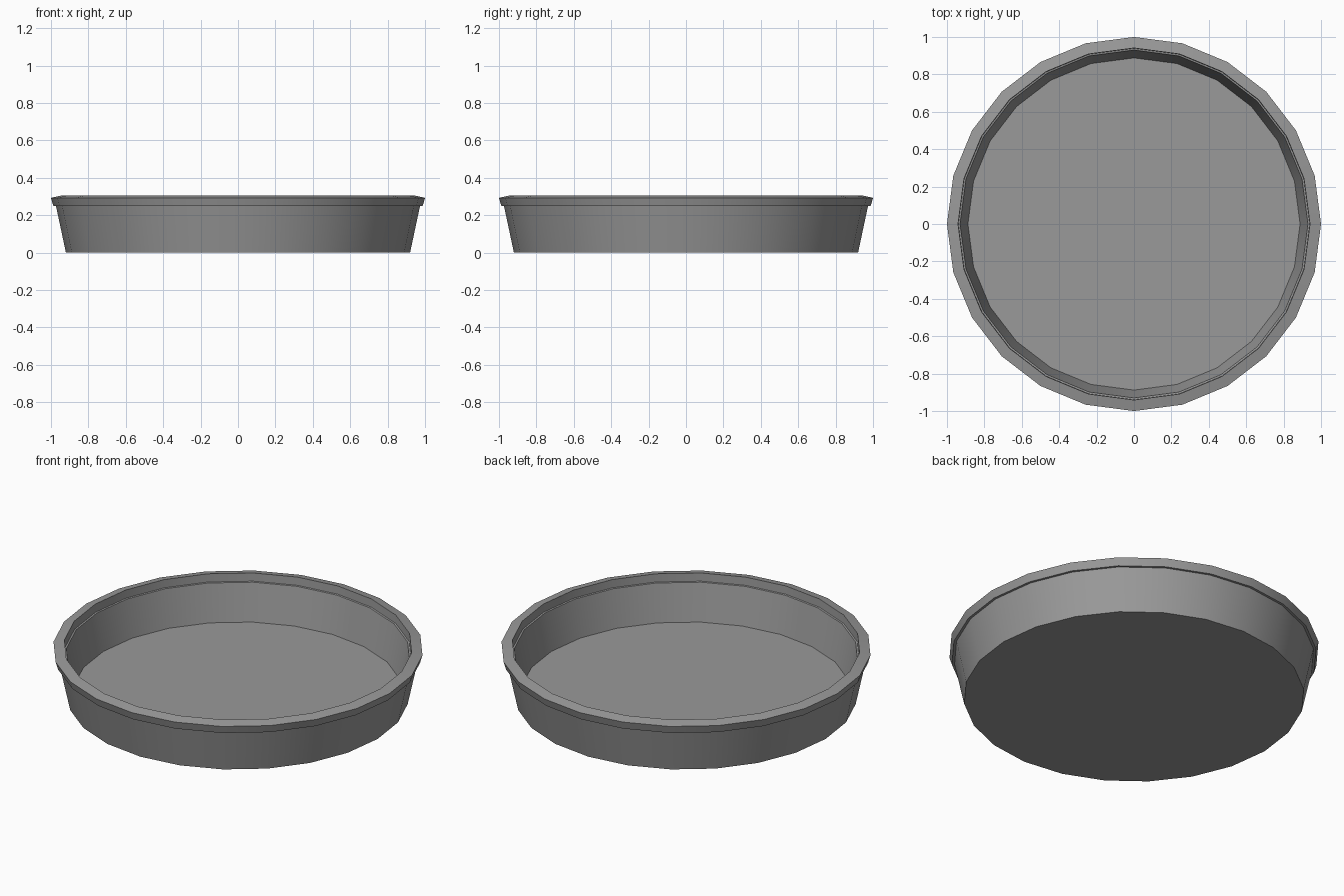
import bpy, bmesh
from math import cos, sin, pi, radians

if "Cube" in bpy.data.objects:
    bpy.data.objects.remove(bpy.data.objects["Cube"])

SIDES = 24

# Cross-section (radius, z): outer wall, overhanging rim, inner lip with ledge, inner wall, floor
PROFILE = [(0.92, 0.0), (0.973, 0.248), (0.987, 0.248), (1.0, 0.293),
           (0.941, 0.306), (0.939, 0.258), (0.93, 0.256), (0.888, 0.038)]


def lathe(name, profile, sides):
    bm = bmesh.new()
    rings = [[bm.verts.new((r * cos(2 * pi * i / sides), r * sin(2 * pi * i / sides), z))
              for i in range(sides)] for r, z in profile]
    for low, high in zip(rings, rings[1:]):
        for i in range(sides):
            j = (i + 1) % sides
            bm.faces.new((low[i], low[j], high[j], high[i]))
    # underside and inner floor
    bm.faces.new(rings[0][::-1])
    bm.faces.new(rings[-1])
    bmesh.ops.recalc_face_normals(bm, faces=bm.faces)
    mesh = bpy.data.meshes.new(name)
    bm.to_mesh(mesh)
    bm.free()
    obj = bpy.data.objects.new(name, mesh)
    bpy.context.collection.objects.link(obj)
    return obj


# Round shallow dish
dish = lathe("round_dish", PROFILE, SIDES)
dark_metal = bpy.data.materials.new("dark_metal")
dark_metal.diffuse_color = (0.32, 0.32, 0.32, 1.0)
dark_metal.use_nodes = True
dark_metal.node_tree.nodes["Principled BSDF"].inputs["Base Color"].default_value = dark_metal.diffuse_color
dish.data.materials.append(dark_metal)
bpy.context.view_layer.objects.active = dish
dish.select_set(True)
bpy.ops.object.shade_smooth_by_angle(angle=radians(30))
